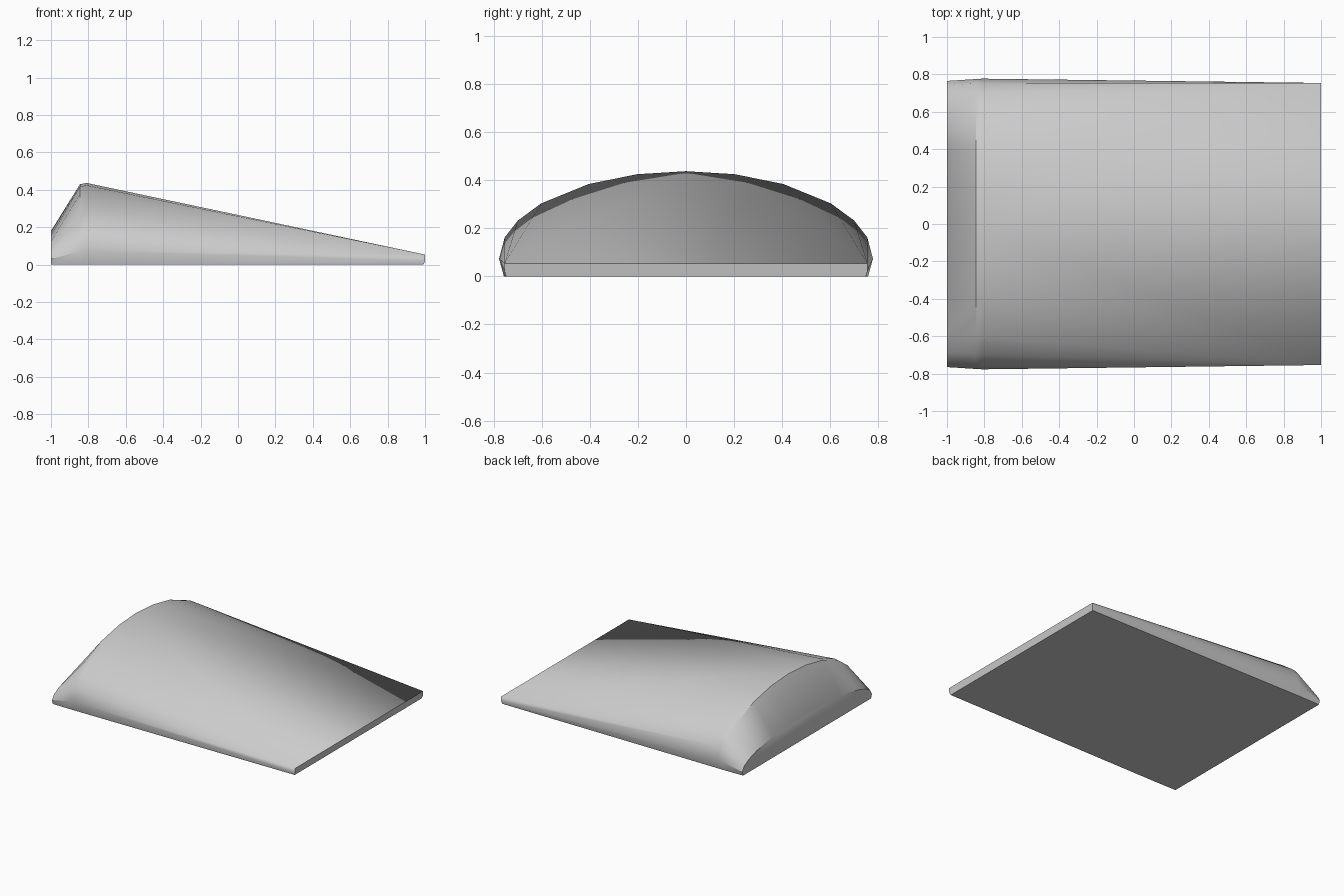
import bpy, bmesh
from math import sqrt, radians

default = bpy.data.objects.get("Cube")
if default:
    bpy.data.objects.remove(default)

# Half-arch sample positions, as fractions of the half width
FRACTIONS = [0, 0.26, 0.52, 0.775, 0.9, 0.97, 1]


def arch(x, half_width, shoulder, peak, foot):
    """Half cross-section: elliptical crown, shoulder, then foot tucked under."""
    half = [(x, f * half_width, shoulder + (peak - shoulder) * sqrt(1 - f * f))
            for f in FRACTIONS]
    return half + [(x, foot, 0)]


def tip():
    """Half cross-section of the thin end: the crown converges on its corner."""
    crown = [(1, 0.754, 0.054)] * (len(FRACTIONS) - 1)
    return crown + [(1, 0.754, 0.02), (0.992, 0.747, 0)]


def full_ring(half):
    return [(x, -y, z) for x, y, z in reversed(half)] + half


# Loft through the blunt end, the rounded ridge and the thin end
sections = [arch(-1, 0.765, 0.03, 0.18, 0.755),
            arch(-0.845, 0.775, 0.07, 0.43, 0.757),
            arch(-0.81, 0.777, 0.073, 0.437, 0.757),
            tip()]
bm = bmesh.new()
known = {}


def vert(co):
    key = tuple(round(c, 4) + 0.0 for c in co)
    if key not in known:
        known[key] = bm.verts.new(key)
    return known[key]


def face(verts):
    """Add a face, skipping repeated corners and collapsed shapes."""
    unique = list(dict.fromkeys(verts))
    if len(unique) > 2:
        bm.faces.new(unique)


rings = [[vert(co) for co in full_ring(half)] for half in sections]
for a, b in zip(rings, rings[1:]):
    for i in range(len(a) - 1):
        face([a[i], a[i + 1], b[i + 1], b[i]])

# Flat ends and one flat underside
face(rings[0])
face(rings[-1])
face([r[0] for r in rings] + [r[-1] for r in reversed(rings)])
bmesh.ops.recalc_face_normals(bm, faces=bm.faces)

mesh = bpy.data.meshes.new("wedge_body")
bm.to_mesh(mesh)
bm.free()
body = bpy.data.objects.new("wedge_body", mesh)
bpy.context.collection.objects.link(body)

# Plain grey over the whole body
grey = bpy.data.materials.new("plain_grey")
grey.use_nodes = True
colour = (0.6, 0.6, 0.6, 1)
grey.diffuse_color = colour
grey.node_tree.nodes["Principled BSDF"].inputs["Base Color"].default_value = colour
mesh.materials.append(grey)

bpy.context.view_layer.objects.active = body
body.select_set(True)
bpy.ops.object.shade_smooth_by_angle(angle=radians(35))
